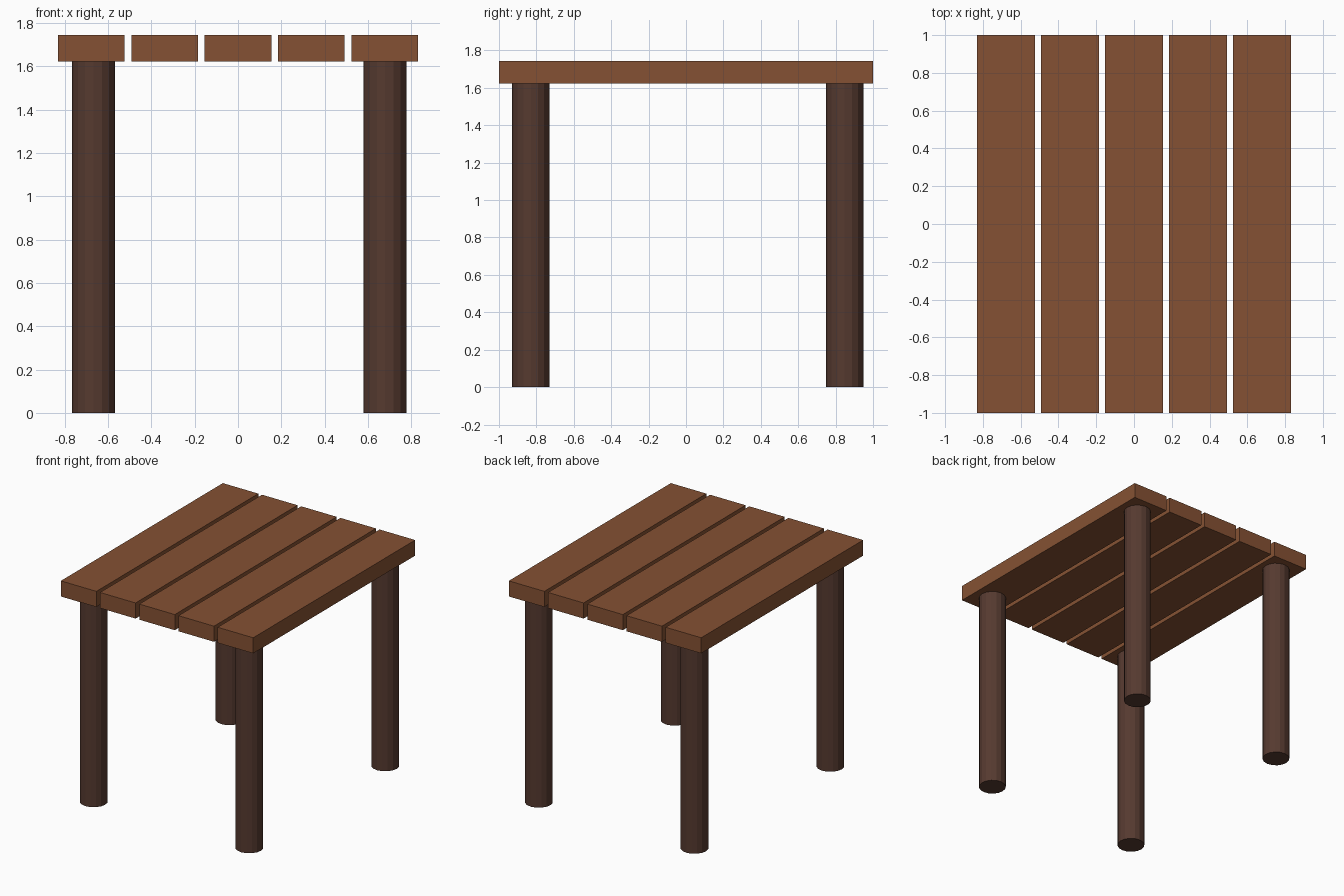
import bpy

if "Cube" in bpy.data.objects:
    bpy.data.objects.remove(bpy.data.objects["Cube"])

PLANK_W, PLANK_L, PITCH = 0.307, 2.0, 0.339
Z_BOTTOM, Z_TOP = 1.622, 1.744
LEG_RADIUS = 0.1


def material(name, color):
    mat = bpy.data.materials.new(name)
    mat.diffuse_color = color
    mat.use_nodes = True
    mat.node_tree.nodes["Principled BSDF"].inputs["Base Color"].default_value = mat.diffuse_color
    return mat


plank_wood = material("plank_wood", (0.235, 0.083, 0.033, 1))
leg_wood = material("leg_wood", (0.092, 0.042, 0.029, 1))


def finish(name, mat):
    obj = bpy.context.object
    obj.name = name
    obj.data.materials.append(mat)
    return obj


# Table top: five parallel planks with narrow gaps
for i in range(5):
    bpy.ops.mesh.primitive_cube_add(
        size=1, location=((i - 2) * PITCH, 0, (Z_BOTTOM + Z_TOP) / 2))
    plank = finish(f"top_plank_{i + 1}", plank_wood)
    plank.scale = (PLANK_W, PLANK_L, Z_TOP - Z_BOTTOM)

# Round legs, set very slightly off centre, reaching the plank undersides
for side, x in (("left", -0.667), ("right", 0.679)):
    for end, y in (("front", -0.83), ("back", 0.848)):
        bpy.ops.mesh.primitive_cylinder_add(
            vertices=16, radius=LEG_RADIUS, depth=Z_BOTTOM,
            location=(x, y, Z_BOTTOM / 2))
        finish(f"{end}_{side}_leg", leg_wood)
